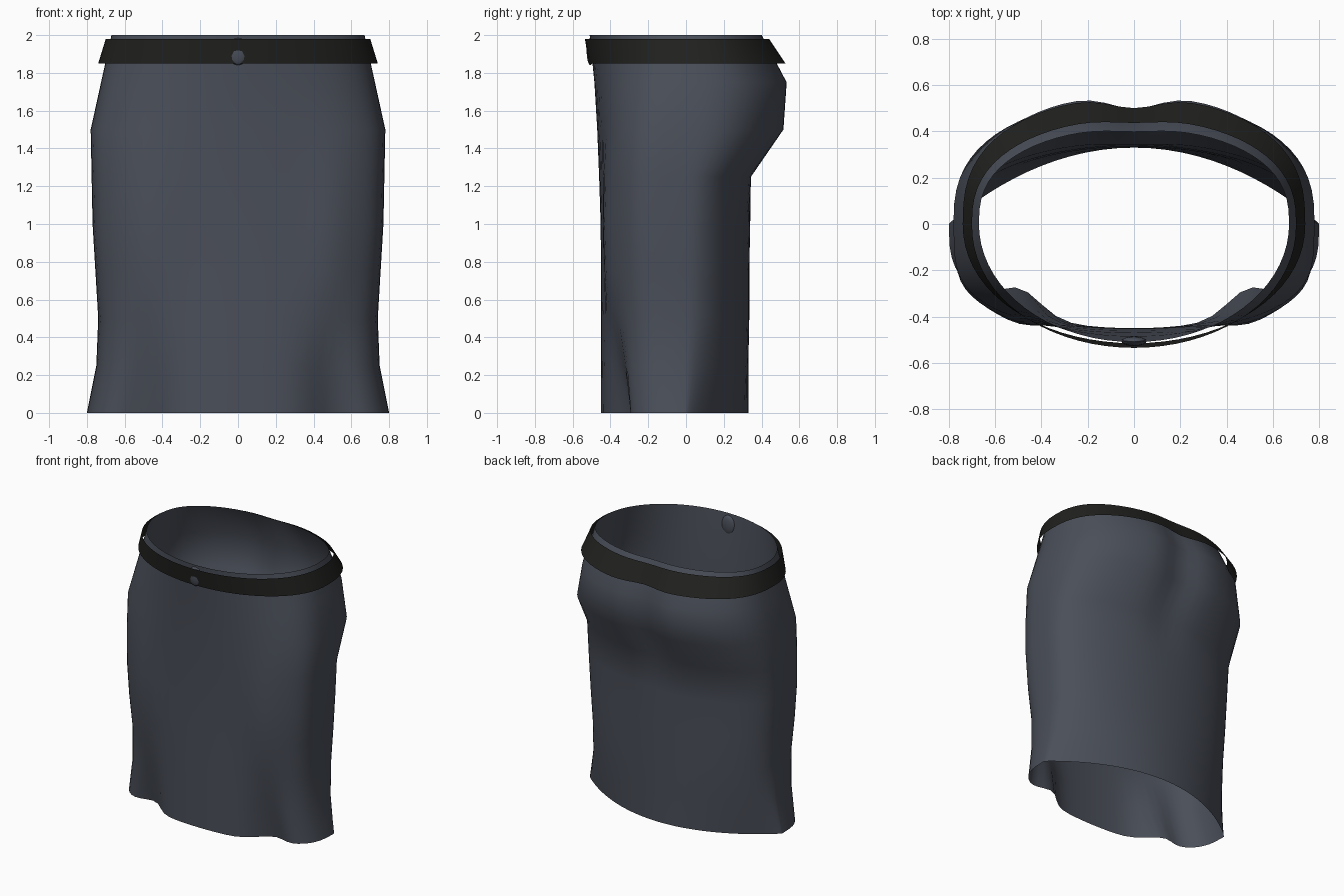
import bpy, bmesh, math

cube = bpy.data.objects.get("Cube")
if cube:
    bpy.data.objects.remove(cube, do_unlink=True)

SEGMENTS = 72


def material(name, rgb, roughness=0.8):
    mat = bpy.data.materials.new(name)
    mat.use_nodes = True
    mat.diffuse_color = (*rgb, 1)
    shader = mat.node_tree.nodes["Principled BSDF"]
    shader.inputs["Base Color"].default_value = (*rgb, 1)
    shader.inputs["Roughness"].default_value = roughness
    return mat


def finish(bm, name, mat):
    mesh = bpy.data.meshes.new(name)
    bm.to_mesh(mesh)
    bm.free()
    obj = bpy.data.objects.new(name, mesh)
    bpy.context.collection.objects.link(obj)
    mesh.materials.append(mat)
    for face in mesh.polygons:
        face.use_smooth = True
    return obj


def bump(x, center, spread):
    return math.exp(-((x - center) / spread) ** 2)


def section_point(angle, width, front, back, front_power, back_power, cleft, pinch):
    """Point on a body section; low powers are boxy, high powers are pointed."""
    x = width * math.sin(angle)
    c = math.cos(angle)
    if c >= 0:
        fold = 1 - pinch * bump(abs(x), 0.5, 0.13)
        return x, -front * c ** front_power * fold
    return x, back * (-c) ** back_power * (1 - cleft * bump(x, 0, 0.15))


def loft(name, levels, mat):
    bm = bmesh.new()
    rings = []
    for z, *shape in levels:
        ring = []
        for i in range(SEGMENTS):
            x, y = section_point(math.tau * i / SEGMENTS, *shape)
            ring.append(bm.verts.new((x, y, z)))
        rings.append(ring)
    for low, high in zip(rings, rings[1:]):
        for i in range(SEGMENTS):
            j = (i + 1) % SEGMENTS
            bm.faces.new((low[i], low[j], high[j], high[i]))
    return finish(bm, name, mat)


cloth = material("slate_cloth", (0.069, 0.078, 0.1))
leather = material("black_leather", (0.015, 0.015, 0.014))

# Skirt: height, half width, front, back, front power, back power, cleft,
# front pinch (negative bulges over the thighs)
loft("skirt", [
    (0.00, 0.80, 0.45, 0.33, 0.65, 1.9, 0, 0.28),
    (0.25, 0.75, 0.45, 0.33, 0.55, 1.2, 0, 0.13),
    (0.50, 0.74, 0.45, 0.335, 0.52, 1.0, 0, 0),
    (0.75, 0.755, 0.45, 0.335, 0.45, 0.95, 0, -0.06),
    (1.00, 0.77, 0.452, 0.34, 0.43, 0.95, 0, -0.07),
    (1.25, 0.775, 0.46, 0.355, 0.46, 0.9, 0.04, -0.04),
    (1.50, 0.78, 0.47, 0.54, 0.55, 0.75, 0.12, 0),
    (1.75, 0.725, 0.485, 0.56, 0.75, 0.75, 0.11, 0),
    (2.00, 0.67, 0.51, 0.415, 1.0, 0.78, 0.04, 0),
], cloth)

# Belt: flared open ribbon standing off the waist
loft("belt", [
    (1.85, 0.74, 0.515, 0.55, 0.95, 0.75, 0.09, 0),
    (1.98, 0.70, 0.535, 0.455, 0.95, 0.8, 0.04, 0),
], leather)

# Button: flattened stud through the front of the waistband
bm = bmesh.new()
bmesh.ops.create_uvsphere(bm, u_segments=16, v_segments=10, radius=1)
bmesh.ops.scale(bm, vec=(0.055, 0.02, 0.072), verts=bm.verts)
bmesh.ops.translate(bm, vec=(0, -0.506, 1.913), verts=bm.verts)
finish(bm, "button", cloth)
